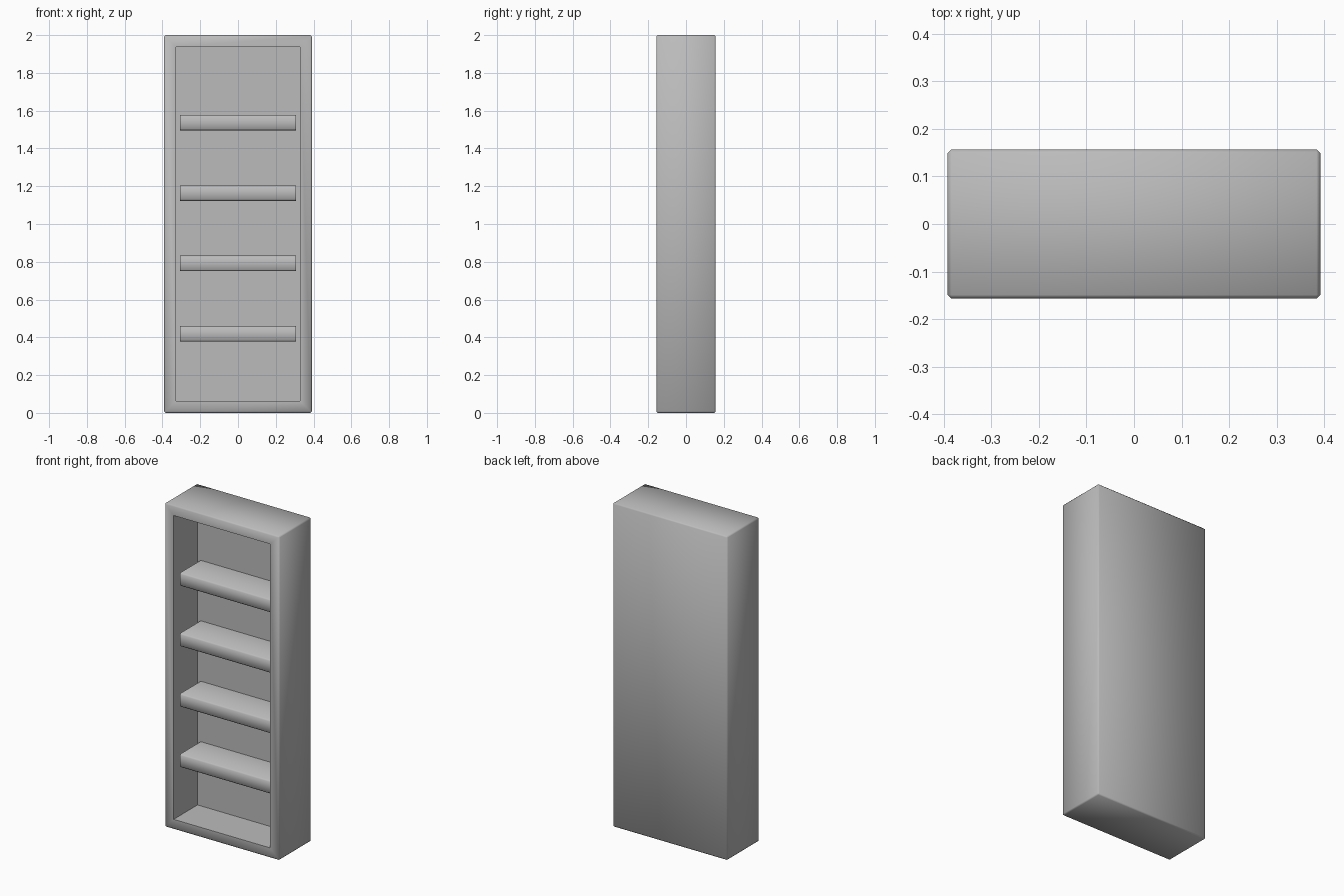
import bpy
import bmesh
from math import radians
from mathutils import Matrix, Vector

if "Cube" in bpy.data.objects:
    bpy.data.objects.remove(bpy.data.objects["Cube"])

WIDTH, DEPTH, HEIGHT = 0.784, 0.314, 2.0
WALL = 0.085          # thickness of the case walls
RECESS = 0.233        # depth of the opening
BEVEL = 0.008

grey = bpy.data.materials.new("plain grey")
grey.use_nodes = True
grey.diffuse_color = (0.5, 0.5, 0.5, 1)
grey.node_tree.nodes["Principled BSDF"].inputs["Base Color"].default_value = grey.diffuse_color


def box(size, centre):
    bm = bmesh.new()
    bmesh.ops.create_cube(bm, size=1, matrix=Matrix.Translation(centre) @ Matrix.Diagonal((*size, 1)))
    return bm


def finish(bm, name):
    mesh = bpy.data.meshes.new(name)
    bmesh.ops.recalc_face_normals(bm, faces=bm.faces)
    bm.to_mesh(mesh)
    bm.free()
    mesh.materials.append(grey)
    obj = bpy.data.objects.new(name, mesh)
    bpy.context.collection.objects.link(obj)
    bpy.ops.object.select_all(action="DESELECT")
    obj.select_set(True)
    bpy.context.view_layer.objects.active = obj
    bpy.ops.object.shade_smooth_by_angle(angle=radians(60))
    return obj


# Case: chamfered box with the front face inset and pushed back
bm = box((WIDTH, DEPTH, HEIGHT), (0, 0, HEIGHT / 2))
bmesh.ops.bevel(bm, geom=bm.edges[:], offset=BEVEL, segments=1, affect="EDGES")
front = min(bm.faces, key=lambda f: f.calc_center_median().y)
bmesh.ops.inset_region(bm, faces=[front], thickness=WALL - BEVEL)
cavity = bmesh.ops.extrude_face_region(bm, geom=[front])["geom"]
bmesh.ops.translate(bm, vec=Vector((0, RECESS, 0)),
                    verts=[v for v in cavity if isinstance(v, bmesh.types.BMVert)])
if front.is_valid:
    bmesh.ops.delete(bm, geom=[front], context="FACES_ONLY")
finish(bm, "case")

# Shelves: set slightly back, with chamfered front edges
shelf_front = -DEPTH / 2 + 0.03
shelf_back = -DEPTH / 2 + RECESS
for i in range(4):
    z = 0.418 + i * 0.373
    bm = box((WIDTH - 2 * WALL, shelf_back - shelf_front, 0.082),
             (0, (shelf_front + shelf_back) / 2, z))
    edges = [e for e in bm.edges
             if all(v.co.y < shelf_front + 0.01 for v in e.verts)
             and abs(e.verts[0].co.z - e.verts[1].co.z) < 0.01]
    bmesh.ops.bevel(bm, geom=edges, offset=BEVEL, segments=1, affect="EDGES")
    finish(bm, f"shelf_{i + 1}")
